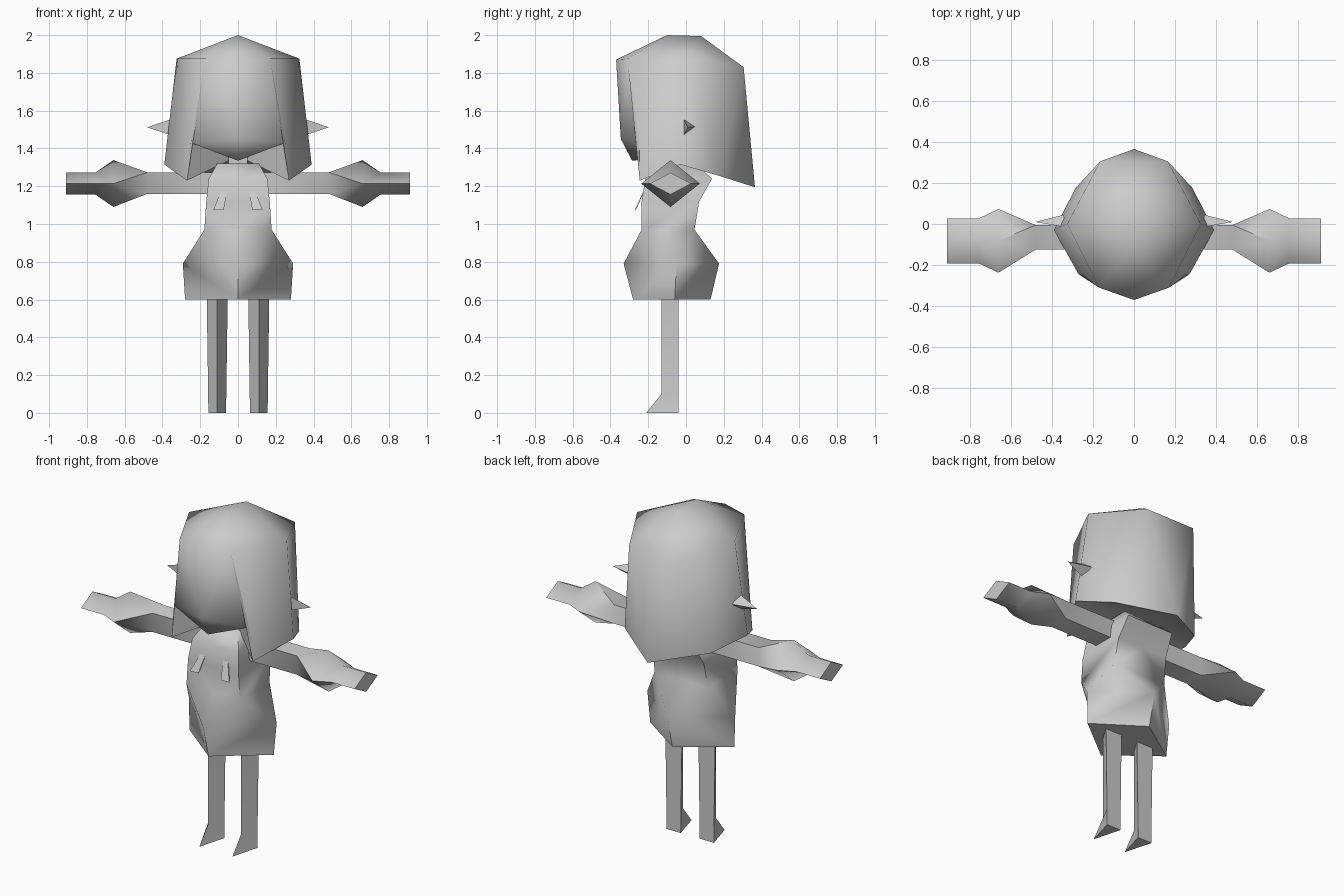
import bpy, bmesh, math

if "Cube" in bpy.data.objects:
    bpy.data.objects.remove(bpy.data.objects["Cube"])

grey = bpy.data.materials.new("plain_grey")
grey.diffuse_color = (0.6, 0.6, 0.6, 1)
grey.use_nodes = True
grey.node_tree.nodes["Principled BSDF"].inputs["Base Color"].default_value = grey.diffuse_color


def make(name, verts, faces, mirror=False, angle=60):
    """Mesh part; with mirror, a copy across x = 0 is welded on."""
    bm = bmesh.new()
    for s in ((1, -1) if mirror else (1,)):
        vs = [bm.verts.new((s * x, y, z)) for x, y, z in verts]
        for f in faces:
            bm.faces.new([vs[i] for i in f])
    bmesh.ops.remove_doubles(bm, verts=bm.verts, dist=0.0005)
    bmesh.ops.recalc_face_normals(bm, faces=bm.faces)
    me = bpy.data.meshes.new(name)
    bm.to_mesh(me)
    bm.free()
    me.materials.append(grey)
    ob = bpy.data.objects.new(name, me)
    bpy.context.collection.objects.link(ob)
    bpy.ops.object.select_all(action='DESELECT')
    ob.select_set(True)
    bpy.context.view_layer.objects.active = ob
    bpy.ops.object.shade_smooth_by_angle(angle=math.radians(angle))
    return ob


def named(name, points, faces, angle):
    """Mirrored half mesh whose faces are given as point names."""
    keys = list(points)
    make(name, list(points.values()),
         [[keys.index(c) for c in f.split()] for f in faces], True, angle)


def loft(name, rings, mirror=False, angle=60):
    """Skin a list of equal-length rings and cap both ends."""
    n, m = len(rings[0]), len(rings)
    faces = [(r * n + i, r * n + (i + 1) % n, (r + 1) * n + (i + 1) % n, (r + 1) * n + i)
             for r in range(m - 1) for i in range(n)]
    faces += [tuple(range(n)), tuple(range((m - 1) * n, m * n))]
    return make(name, [v for r in rings for v in r], faces, mirror, angle)


# Head with bobbed hair
named("head", dict(
    p0=(0, -.1, 2.0), p1=(0, .08, 1.995),
    a0=(0, -.37, 1.87), a1=(.17, -.31, 1.875), a2=(.325, 0, 1.875),
    a3=(.165, .305, 1.83), a4=(0, .305, 1.83),
    m0=(0, -.345, 1.45), c0=(0, -.285, 1.335), f1=(.25, -.25, 1.43),
    t=(.27, -.245, 1.23), h2=(.39, -.03, 1.315), h3=(.285, .175, 1.255),
    h5=(0, .365, 1.195), k=(0, -.05, 1.36)), [
    "p0 a0 a1", "p0 a1 a2", "p0 a2 p1", "p1 a2 a3", "p1 a3 a4",      # crown
    "a0 m0 a1", "m0 f1 a1", "m0 c0 f1",                              # face
    "a1 f1 t", "a1 t a2", "a2 t h2",                                 # side locks
    "a2 h2 h3", "a2 h3 a3", "a3 h3 h5", "a3 h5 a4",                  # back hair
    "k h5 h3", "k h3 h2", "k h2 t", "k t f1", "k f1 c0"], 80)        # underside

# Ears
make("ears", [(.34, -.015, 1.56), (.34, .045, 1.515), (.34, -.015, 1.465), (.48, .01, 1.512)],
     [(0, 1, 3), (1, 2, 3), (2, 0, 3), (0, 2, 1)], True, 30)

# Dress: diamond skirt twisting into a square bodice
points = dict(f0=(0, -.28, .6), s0=(.28, -.06, .6), b0=(0, .13, .6),
              f1=(0, -.33, .79), s1=(.292, -.05, .79), b1=(0, .175, .79))
for i, (z, w, front, back) in enumerate(((.97, .178, -.235, .045), (1.12, .168, -.235, .07),
                                         (1.24, .155, -.215, .138), (1.32, .11, -.16, .05))):
    points.update({f"m{i}": (0, front, z), f"u{i}": (w, front, z),
                   f"v{i}": (w, back, z), f"n{i}": (0, back, z)})
faces = ["f0 s0 b0", "f0 f1 s1 s0", "s0 s1 b1 b0",
         "f1 m0 u0", "f1 u0 s1", "s1 u0 v0", "s1 v0 b1", "b1 v0 n0", "m3 u3 v3 n3"]
for i in range(3):
    faces += [f"{a}{i} {b}{i} {b}{i + 1} {a}{i + 1}" for a, b in ("mu", "uv", "vn")]
named("dress", points, faces, 70)

# Neck
loft("neck", [[(x, y, z) for x, y in ((-.05, -.12), (.05, -.12), (.05, -.02), (-.05, -.02))]
              for z in (1.28, 1.38)], angle=30)


# Arms: square upper arm twisting into a diamond cuff and hand
def square(x):
    return [(x, -.125, 1.273), (x, -.005, 1.273), (x, -.005, 1.16), (x, -.125, 1.16)]


def diamond(x, ry, rz):
    return [(x, -.082 - ry, 1.214), (x, -.082, 1.214 + rz), (x, -.082 + ry, 1.214), (x, -.082, 1.214 - rz)]


loft("arms", [square(.1), square(.48), diamond(.66, .155, .124),
              diamond(.755, .11, .058), diamond(.91, .11, .058)], True, 65)

# Legs with pointed feet
loft("legs", [[(.11, fy, z), (.11 + w, -.04, z), (.11 - w, -.04, z)]
              for z, fy, w in ((0, -.21, .047), (.1, -.13, .048), (.64, -.13, .056))], True, 30)

# Collar ribbons
make("ribbons", [(.05, -.2, 1.23), (.068, -.2, 1.23), (.13, -.27, 1.075), (.075, -.27, 1.075),
                 (.05, -.195, 1.23), (.068, -.195, 1.23), (.13, -.265, 1.075), (.075, -.265, 1.075)],
     [(0, 1, 2, 3), (7, 6, 5, 4), (0, 4, 5, 1), (1, 5, 6, 2), (2, 6, 7, 3), (3, 7, 4, 0)], True, 30)
